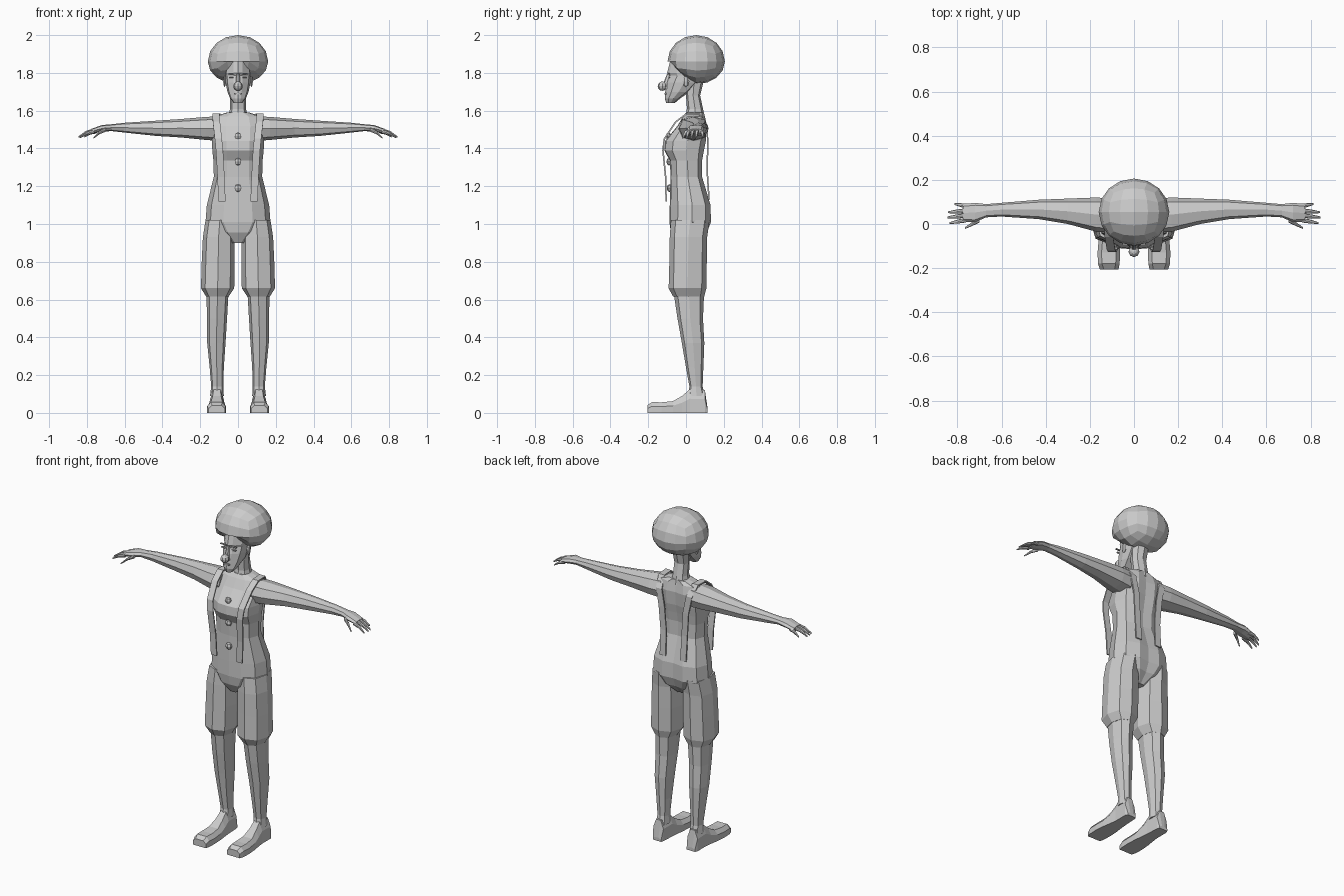
import bpy, bmesh, math
from mathutils import Vector, Matrix

if "Cube" in bpy.data.objects:
    bpy.data.objects.remove(bpy.data.objects["Cube"], do_unlink=True)

grey = bpy.data.materials.new("plain grey")
grey.use_nodes = True
GREY = (0.6, 0.6, 0.6, 1)
grey.diffuse_color = GREY
grey.node_tree.nodes["Principled BSDF"].inputs["Base Color"].default_value = GREY

# Half cross-sections (side, front to back) in unit size; mirrored into rings
BODY = [(0, -1), (.45, -.95), (.85, -.6), (1, .1), (.85, .75), (.4, 1), (0, .92)]
LIMB = [(0, -1), (.75, -.75), (1, 0), (.75, .75), (0, 1)]
FACE = [(0, -1), (.35, -.88), (.85, -.5), (1, .1), (.8, .75), (0, 1)]
BOX = [(1, -1), (1, 1)]


def closed(half):
    return half + [(-u, v) for u, v in reversed(half) if u > 0]


def finish(name, bm, sx=1):
    if sx < 0:
        bm.transform(Matrix.Scale(-1, 4, (1, 0, 0)))
    bmesh.ops.recalc_face_normals(bm, faces=bm.faces[:])
    me = bpy.data.meshes.new(name)
    bm.to_mesh(me)
    bm.free()
    me.materials.append(grey)
    ob = bpy.data.objects.new(name, me)
    bpy.context.collection.objects.link(ob)
    return ob


def loft(name, rings, sx=1):
    """Skin a list of point rings and cap both ends."""
    bm = bmesh.new()
    rows = [[bm.verts.new(p) for p in r] for r in rings]
    n = len(rows[0])
    for a, b in zip(rows, rows[1:]):
        for i in range(n):
            j = (i + 1) % n
            bm.faces.new((a[i], a[j], b[j], b[i]))
    bm.faces.new(rows[0])
    bm.faces.new(rows[-1])
    return finish(name, bm, sx)


def upright(half, stations):
    """Rings from (z, x_min, x_max, y_front, y_back)."""
    return [[((a + b) / 2 + u * (b - a) / 2, (f + k) / 2 + v * (k - f) / 2, z)
             for u, v in closed(half)] for z, a, b, f, k in stations]


def sideways(half, stations):
    """Rings from (x, y_min, y_max, z_min, z_max)."""
    return [[(x, (a + b) / 2 + u * (b - a) / 2, (f + k) / 2 + v * (k - f) / 2)
             for u, v in closed(half)] for x, a, b, f, k in stations]


def sym(stations):
    return [(z, -w, w, f, k) for z, w, f, k in stations]


def ball(name, centre, size, seg=8, rows=6):
    bm = bmesh.new()
    bmesh.ops.create_uvsphere(bm, u_segments=seg, v_segments=rows, radius=1)
    bm.transform(Matrix.Translation(centre) @ Matrix.Diagonal((*size, 1)))
    return finish(name, bm)


def plate(name, centre, size, sx=1):
    bm = bmesh.new()
    bmesh.ops.create_cube(bm, size=1)
    bm.transform(Matrix.Translation(centre) @ Matrix.Diagonal((*size, 1)))
    return finish(name, bm, sx)


def strap(name, path, width, sx):
    """Thin ribbon along (x, y, z) points."""
    rings = []
    for i, p in enumerate(path):
        p = Vector(p)
        t = Vector(path[min(i + 1, len(path) - 1)]) - Vector(path[max(i - 1, 0)])
        n = t.cross(Vector((1, 0, 0))).normalized() * .004
        w = Vector((width / 2, 0, 0))
        rings.append([p - w - n, p + w - n, p + w + n, p - w + n])
    return loft(name, rings, sx)


# Torso with chest, waist and pelvis
loft("torso", upright(BODY, sym([
    (.90, .035, -.05, .06), (.955, .12, -.08, .11), (1.01, .172, -.088, .132),
    (1.10, .165, -.086, .13), (1.25, .128, -.082, .085), (1.335, .13, -.085, .085),
    (1.39, .136, -.115, .095), (1.44, .138, -.11, .105), (1.52, .145, -.045, .11),
    (1.57, .125, -.015, .1), (1.59, .06, .0, .095)])))

# Neck and head
loft("neck", upright(LIMB, sym([
    (1.56, .055, -.005, .1), (1.61, .042, .005, .09), (1.68, .042, .0, .075),
    (1.78, .048, -.01, .1)])))
loft("head", upright(FACE, sym([
    (1.64, .022, -.105, -.06), (1.665, .042, -.112, -.03), (1.70, .056, -.11, .02),
    (1.75, .066, -.105, .07), (1.785, .068, -.092, .09), (1.80, .07, -.1, .1),
    (1.86, .07, -.085, .11)])))
loft("nose_bridge", upright(LIMB, sym([
    (1.715, .018, -.125, -.08), (1.74, .013, -.122, -.08), (1.795, .008, -.1, -.08)])))
ball("round_nose", (0, -.125, 1.73), (.025, .025, .025))
plate("mouth", (0, -.108, 1.69), (.036, .014, .009))

# Rounded hair, flattened below and lifted over the forehead
bm = bmesh.new()
bmesh.ops.create_cube(bm, size=2)
bmesh.ops.subdivide_edges(bm, edges=bm.edges[:], cuts=3, use_grid_fill=True)
for v in bm.verts:
    d = Vector([math.tan(c * .72) for c in v.co]).normalized()
    z = 1.86 + d.z * (.14 if d.z > 0 else .12)
    if d.z < -.3 and d.y < -.2:
        z += .08 * (-d.y) * (1 - min(1, abs(d.x)))
    v.co = (d.x * .16, .054 + d.y * .152, z)
finish("hair", bm)

# Chest buttons
for i, (z, y, r) in enumerate([(1.465, -.092, .02), (1.33, -.09, .02), (1.19, -.088, .021)]):
    ball(f"button_{i + 1}", (0, y, z), (r, .014, r), 6, 4)

for side, sx in (("left", 1), ("right", -1)):
    # Shorts and bare leg
    loft(f"{side}_shorts", upright(LIMB, [
        (1.02, .02, .172, -.08, .125), (.93, .02, .186, -.086, .112),
        (.80, .018, .192, -.088, .11), (.66, .02, .196, -.092, .108),
        (.615, .05, .168, -.068, .096)]), sx)
    loft(f"{side}_leg", upright(LIMB, [
        (.64, .05, .166, -.066, .096), (.50, .058, .165, -.045, .09),
        (.37, .066, .163, -.022, .097), (.24, .075, .15, .0, .092),
        (.14, .078, .142, .018, .088), (.09, .075, .148, .01, .1)]), sx)

    # Foot, lofted from heel to toe as (y, x_min, x_max, top)
    foot = [(.115, .085, .14, .02), (.1, .08, .147, .12), (.02, .076, .147, .125),
            (-.02, .072, .152, .09), (-.07, .066, .16, .062), (-.13, .063, .165, .056),
            (-.18, .065, .163, .057), (-.205, .07, .155, .04)]
    loft(f"{side}_foot", [[(a, y, 0), (b, y, 0), (b, y, t * .6),
                           (b - .018, y, t), (a + .018, y, t), (a, y, t * .6)]
                          for y, a, b, t in foot], sx)

    # Arm and palm
    loft(f"{side}_arm", sideways(LIMB, [
        (.10, -.04, .115, 1.44, 1.57), (.17, -.035, .12, 1.445, 1.567),
        (.30, .0, .115, 1.458, 1.556), (.43, .022, .11, 1.466, 1.547),
        (.60, .034, .096, 1.484, 1.536), (.67, .03, .09, 1.492, 1.528),
        (.72, .008, .096, 1.488, 1.524), (.775, .01, .09, 1.478, 1.504)]), sx)

    # Fingers and thumb: root, tip
    digits = {"index_finger": ((.76, .018, 1.49), (.836, .004, 1.458)),
              "middle_finger": ((.765, .038, 1.494), (.845, .03, 1.46)),
              "ring_finger": ((.765, .06, 1.494), (.843, .053, 1.46)),
              "little_finger": ((.75, .08, 1.49), (.812, .09, 1.462)),
              "thumb": ((.70, .018, 1.5), (.765, -.018, 1.455))}
    for part, (a, b) in digits.items():
        mid = [(p + q) / 2 for p, q in zip(a, b)]
        mid[2] += .007
        loft(f"{side}_{part}", sideways(LIMB, [
            (x, y - r, y + r, z - r, z + r)
            for (x, y, z), r in ((a, .011), (mid, .009), (b, .004))]), sx)

    # Ear
    ball(f"{side}_ear", (sx * .071, .0, 1.755), (.009, .018, .03), 6, 4)
    # Closed eye and brow
    plate(f"{side}_eye", (.034, -.088, 1.775), (.026, .009, .006), sx)
    plate(f"{side}_brow", (.036, -.09, 1.795), (.034, .009, .006), sx)

    # Strap over the shoulder, hanging free in front and behind
    strap(f"{side}_strap", [
        (.085, -.105, 1.12), (.09, -.108, 1.25), (.098, -.122, 1.39),
        (.104, -.115, 1.45), (.114, -.055, 1.54), (.117, .0, 1.582),
        (.112, .07, 1.582), (.1, .112, 1.52), (.08, .115, 1.42),
        (.07, .112, 1.28), (.068, .122, 1.13)], .038, sx)
